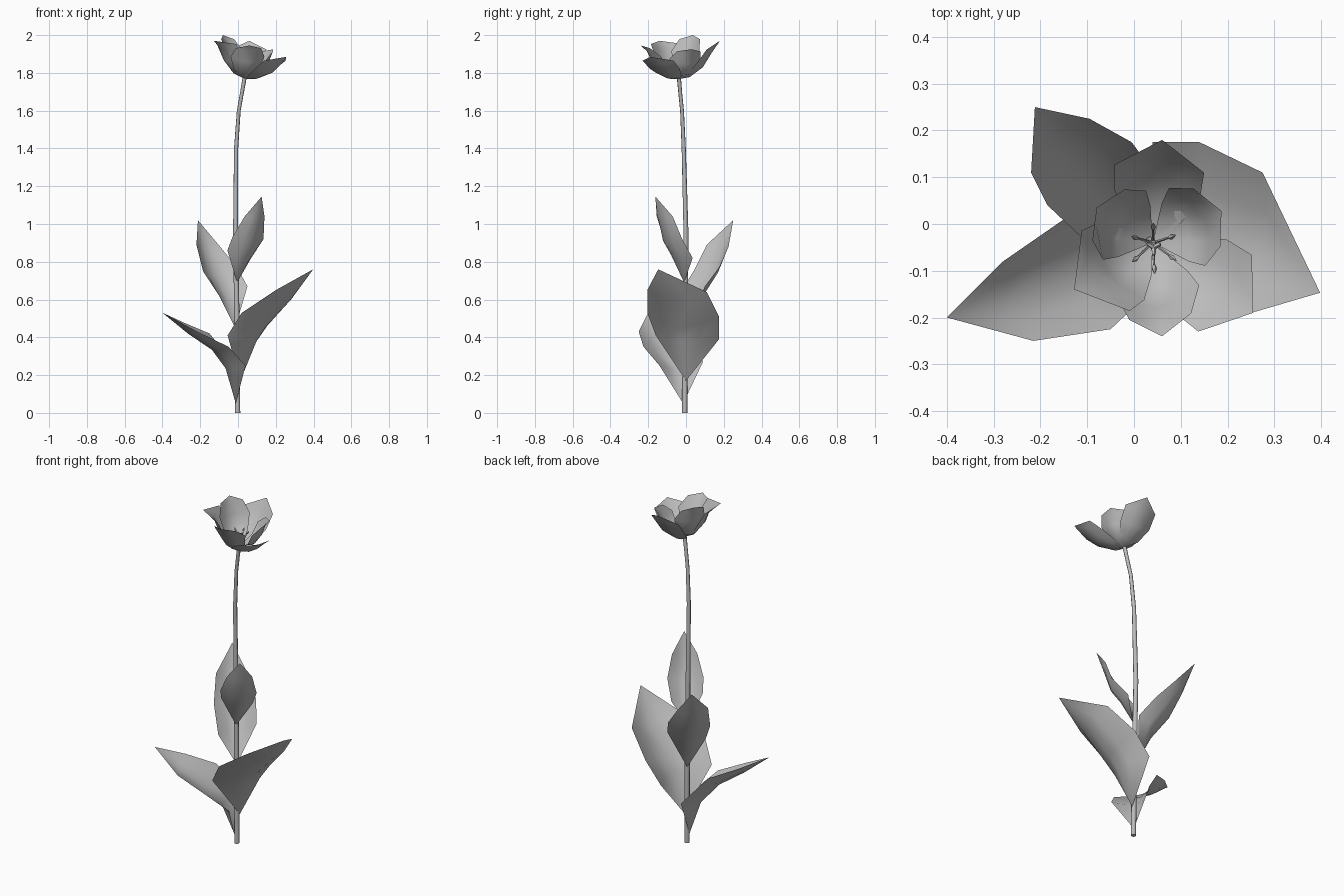
import bpy
import bmesh
import math
from mathutils import Vector

cube = bpy.data.objects.get("Cube")
if cube:
    bpy.data.objects.remove(cube, do_unlink=True)

grey = bpy.data.materials.new("plain_grey")
grey.use_nodes = True
GREY = (0.5, 0.5, 0.5, 1.0)
grey.diffuse_color = GREY
grey.node_tree.nodes["Principled BSDF"].inputs["Base Color"].default_value = GREY


def finish(name, bm, angle=180):
    """Turn a bmesh into a smooth shaded object."""
    mesh = bpy.data.meshes.new(name)
    bm.to_mesh(mesh)
    bm.free()
    mesh.materials.append(grey)
    obj = bpy.data.objects.new(name, mesh)
    bpy.context.collection.objects.link(obj)
    bpy.ops.object.select_all(action="DESELECT")
    obj.select_set(True)
    bpy.context.view_layer.objects.active = obj
    bpy.ops.object.shade_smooth_by_angle(angle=math.radians(angle))
    return obj


def skin(bm, rings, closed=False):
    """Bridge successive rows of vertices with quads, triangles at points."""
    for a, b in zip(rings, rings[1:]):
        count = max(len(a), len(b))
        for i in range(count if closed else count - 1):
            j = (i + 1) % count
            corners = [a[i % len(a)], a[j % len(a)], b[j % len(b)], b[i % len(b)]]
            bm.faces.new(list(dict.fromkeys(corners)))


def blade(name, base, rows, tip, cups, columns=5):
    """Cupped sheet between a left and a right edge, pointed at both ends."""
    bm = bmesh.new()
    base, tip = Vector(base), Vector(tip)
    pairs = [(Vector(l), Vector(r)) for l, r in rows]
    mids = [base] + [(l + r) / 2 for l, r in pairs] + [tip]
    rings = [[bm.verts.new(base)]]
    for k, (left, right) in enumerate(pairs):
        side = right - left
        keel = side.cross(mids[k + 2] - mids[k]).normalized()
        if keel.z > 0:
            keel.negate()
        ring = []
        for c in range(columns):
            t = c / (columns - 1)
            sag = cups[k] * side.length * (1 - (2 * t - 1) ** 2)
            ring.append(bm.verts.new(left + side * t + keel * sag))
        rings.append(ring)
    rings.append([bm.verts.new(tip)])
    skin(bm, rings)
    bmesh.ops.recalc_face_normals(bm, faces=bm.faces)
    if sum(f.normal.z * f.calc_area() for f in bm.faces) < 0:
        bmesh.ops.reverse_faces(bm, faces=bm.faces)
    return finish(name, bm)


def tube(name, points, radii, sides):
    """Capped round tube through the points."""
    bm = bmesh.new()
    points = [Vector(p) for p in points]
    rings = []
    for k, p in enumerate(points):
        along = points[min(k + 1, len(points) - 1)] - points[max(k - 1, 0)]
        turn = Vector((0, 0, 1)).rotation_difference(along)
        rings.append([bm.verts.new(p + turn @ Vector((
            radii[k] * math.cos(math.tau * i / sides),
            radii[k] * math.sin(math.tau * i / sides), 0))) for i in range(sides)])
    skin(bm, rings, closed=True)
    bm.faces.new(rings[0][::-1])
    bm.faces.new(rings[-1])
    return finish(name, bm, 50)


# Stem
tube("stem",
     [(-0.002, -0.007, 0), (-0.006, -0.004, 0.5), (-0.013, 0, 0.95), (-0.01, -0.012, 1.4),
      (0.004, -0.021, 1.6), (0.02, -0.03, 1.69), (0.036, -0.038, 1.78)],
     [0.014, 0.014, 0.013, 0.011, 0.01, 0.01, 0.011], 8)

# Leaves: base, left and right edge pairs, tip
LEAF_CUPS = (0.32, 0.24, 0.2)
blade("lower_right_leaf", (-0.012, -0.015, 0.05), [
    ((-0.03, 0.09, 0.27), (0.04, -0.14, 0.25)),
    ((-0.15, 0.01, 0.42), (-0.05, -0.225, 0.35)),
    ((-0.28, -0.08, 0.475), (-0.215, -0.25, 0.43))], (-0.4, -0.2, 0.53), LEAF_CUPS)
blade("lower_left_leaf", (0.012, 0, 0.17), [
    ((-0.055, -0.16, 0.41), (0.04, 0.175, 0.39)),
    ((0.02, -0.205, 0.53), (0.14, 0.175, 0.51)),
    ((0.2, -0.205, 0.65), (0.275, 0.11, 0.64))], (0.398, -0.147, 0.76), LEAF_CUPS)
blade("back_leaf", (-0.015, 0.01, 0.45), [
    ((-0.1, -0.04, 0.62), (0.05, 0.1, 0.67)),
    ((-0.185, 0.04, 0.75), (-0.005, 0.175, 0.77)),
    ((-0.22, 0.11, 0.89), (-0.095, 0.225, 0.88))], (-0.212, 0.25, 1.02), LEAF_CUPS)
blade("upper_front_leaf", (-0.005, -0.01, 0.69), [
    ((-0.056, -0.075, 0.86), (0.07, 0.035, 0.82)),
    ((-0.03, -0.12, 0.93), (0.135, -0.02, 0.92)),
    ((0.035, -0.155, 1.04), (0.14, -0.07, 1.04))], (0.125, -0.162, 1.145), LEAF_CUPS)

# Petal profiles: reach, rise and width of each row as fractions, then cupping
OPEN = [(0.22, 0.08, 0.6), (0.48, 0.34, 0.96), (0.72, 0.7, 1.0)], (0.16, 0.17, 0.13)
UPRIGHT = [(0.2, 0.16, 0.6), (0.4, 0.5, 0.96), (0.6, 0.84, 1.0)], (0.22, 0.22, 0.16)
CURLED = [(0.33, 0.2, 0.75), (0.5, 0.58, 1.0), (0.79, 0.86, 0.74)], (0.26, 0.27, 0.14)

# Petals: name, tip, half width, profile
HEART = Vector((0.04, -0.04, 1.767))
PETALS = [
    ("outer_back_petal", (0.06, 0.18, 1.97), 0.096, OPEN),
    ("outer_left_petal", (0.255, -0.19, 1.885), 0.1, OPEN),
    ("outer_right_petal", (-0.128, -0.14, 1.97), 0.1, UPRIGHT),
    ("inner_right_petal", (-0.08, 0.035, 2.0), 0.087, CURLED),
    ("inner_left_petal", (0.187, 0.028, 1.925), 0.092, CURLED),
    ("inner_front_petal", (0.06, -0.24, 1.945), 0.09, CURLED),
]
for name, tip, half, (profile, cups) in PETALS:
    tip = Vector(tip)
    out = Vector((tip.x - HEART.x, tip.y - HEART.y, 0))
    across = Vector((-out.y, out.x, 0)).normalized()
    rise = tip.z - HEART.z
    rows = []
    for reach, lift, width in profile:
        mid = HEART + out * reach + Vector((0, 0, rise * lift + 0.015 * width))
        rows.append((mid + across * half * width, mid - across * half * width))
    blade(name, HEART, rows, tip, cups)

# Pistil with three lobes
UP = Vector((0.03, -0.13, 1))
tube("pistil", [HEART, HEART + UP * 0.05, HEART + UP * 0.075], [0.008, 0.009, 0.006], 6)
for i in range(3):
    a = math.tau * i / 3 + 0.5
    lobe = Vector((math.cos(a), math.sin(a), 0))
    top = HEART + UP * 0.072
    tube("pistil_lobe", [top, top + lobe * 0.016 + UP * 0.006], [0.006, 0.004], 5)

# Stamens: thin filament and pointed anther
for i in range(6):
    a = math.tau * i / 6 + 0.55
    out = Vector((math.cos(a), math.sin(a), 0))
    knee = HEART + out * 0.025 + UP * 0.045
    end = HEART + out * 0.042 + UP * 0.075
    tube("filament", [HEART, knee, end], [0.003, 0.003, 0.002], 5)
    tube("anther", [end - out * 0.004, end + out * 0.003 + UP * 0.006,
                    end + out * 0.012 + UP * 0.018], [0.003, 0.006, 0.001], 5)
